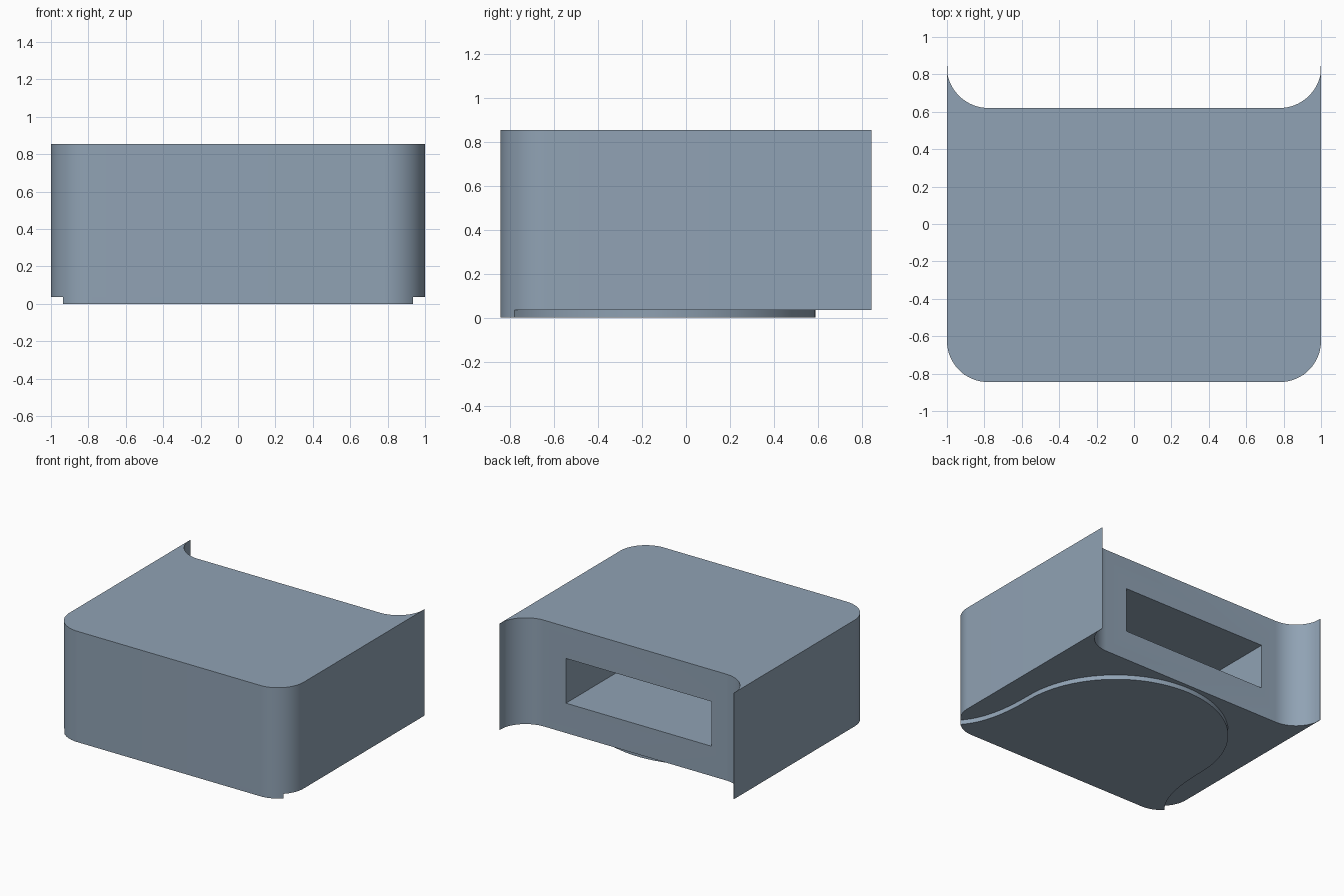
import bpy, bmesh, math
from mathutils import Vector
from mathutils.geometry import interpolate_bezier

if "Cube" in bpy.data.objects:
    bpy.data.objects.remove(bpy.data.objects["Cube"])

R = 0.22              # corner radius
BACK, HALF_Y = 0.62, 0.845
BASE_Z, TOP_Z = 0.035, 0.855

# Blue-grey colour shared by all parts
paint = bpy.data.materials.new("blue_grey")
paint.diffuse_color = (0.28, 0.364, 0.458, 1)
paint.use_nodes = True
paint.node_tree.nodes["Principled BSDF"].inputs["Base Color"].default_value = paint.diffuse_color


def arc(cx, cy, r, a0, a1, n):
    return [(cx + r * math.cos(math.radians(a0 + (a1 - a0) * i / n)),
             cy + r * math.sin(math.radians(a0 + (a1 - a0) * i / n))) for i in range(n + 1)]


def prism(name, right_half, z0, z1):
    """Mirror a right-hand outline (front to back) and extrude it."""
    outline = right_half + [(-x, y) for x, y in reversed(right_half) if x > 1e-5]
    bm = bmesh.new()
    face = bm.faces.new([bm.verts.new((x, y, z0)) for x, y in outline])
    # keep the starting face: it is the bottom cap
    res = bmesh.ops.extrude_face_region(bm, geom=[face], use_keep_orig=True)
    moved = [g for g in res["geom"] if isinstance(g, bmesh.types.BMVert)]
    bmesh.ops.translate(bm, verts=moved, vec=(0, 0, z1 - z0))
    bmesh.ops.recalc_face_normals(bm, faces=bm.faces)
    mesh = bpy.data.meshes.new(name)
    bm.to_mesh(mesh)
    bm.free()
    mesh.materials.append(paint)
    obj = bpy.data.objects.new(name, mesh)
    bpy.context.collection.objects.link(obj)
    return obj


def select_only(obj):
    bpy.ops.object.select_all(action='DESELECT')
    obj.select_set(True)
    bpy.context.view_layer.objects.active = obj


# Body: rounded front corners, back corners flaring out to thin fins
front_corner = arc(1 - R, -HALF_Y + R, R, -90, 0, 20)
back_flare = arc(1 - R - 0.003, HALF_Y, HALF_Y - BACK, 0, -90, 20)
back_flare = [(min(x, 0.998), y) for x, y in back_flare if x < 0.998]
body = prism("body", front_corner + [(1, HALF_Y), (0.998, HALF_Y)] + back_flare, BASE_Z, TOP_Z)

# Rectangular pocket in the back wall, slightly off centre
cutter = prism("pocket_cutter", [(0.62, -0.45), (0.62, BACK + 0.3)], 0.265, 0.61)
cutter.location.x = -0.03
cutter.hide_render = True
mod = body.modifiers.new("pocket", 'BOOLEAN')
mod.operation = 'DIFFERENCE'
mod.solver = 'EXACT'
mod.object = cutter
select_only(body)
bpy.ops.object.modifier_apply(modifier=mod.name)
bpy.data.objects.remove(cutter)

# Base plate: flush at the front, flared sides running into a round back
EDGE = 0.935
cut = math.degrees(math.acos((EDGE - 1 + R) / R))
front = arc(1 - R, -HALF_Y + R, R, -90, -cut, 12)
flare = interpolate_bezier(Vector((*front[-1], 0)), Vector((0.82, -0.65, 0)),
                           Vector((0.79, -0.45, 0)), Vector((0.79, -0.2, 0)), 14)
side = [(p.x, p.y) for p in flare][1:-1]
base = prism("base_plate", front + side + arc(0, -0.2, 0.79, 0, 90, 32), 0, BASE_Z)

for obj in (body, base):
    select_only(obj)
    bpy.ops.object.shade_smooth_by_angle(angle=math.radians(30))
